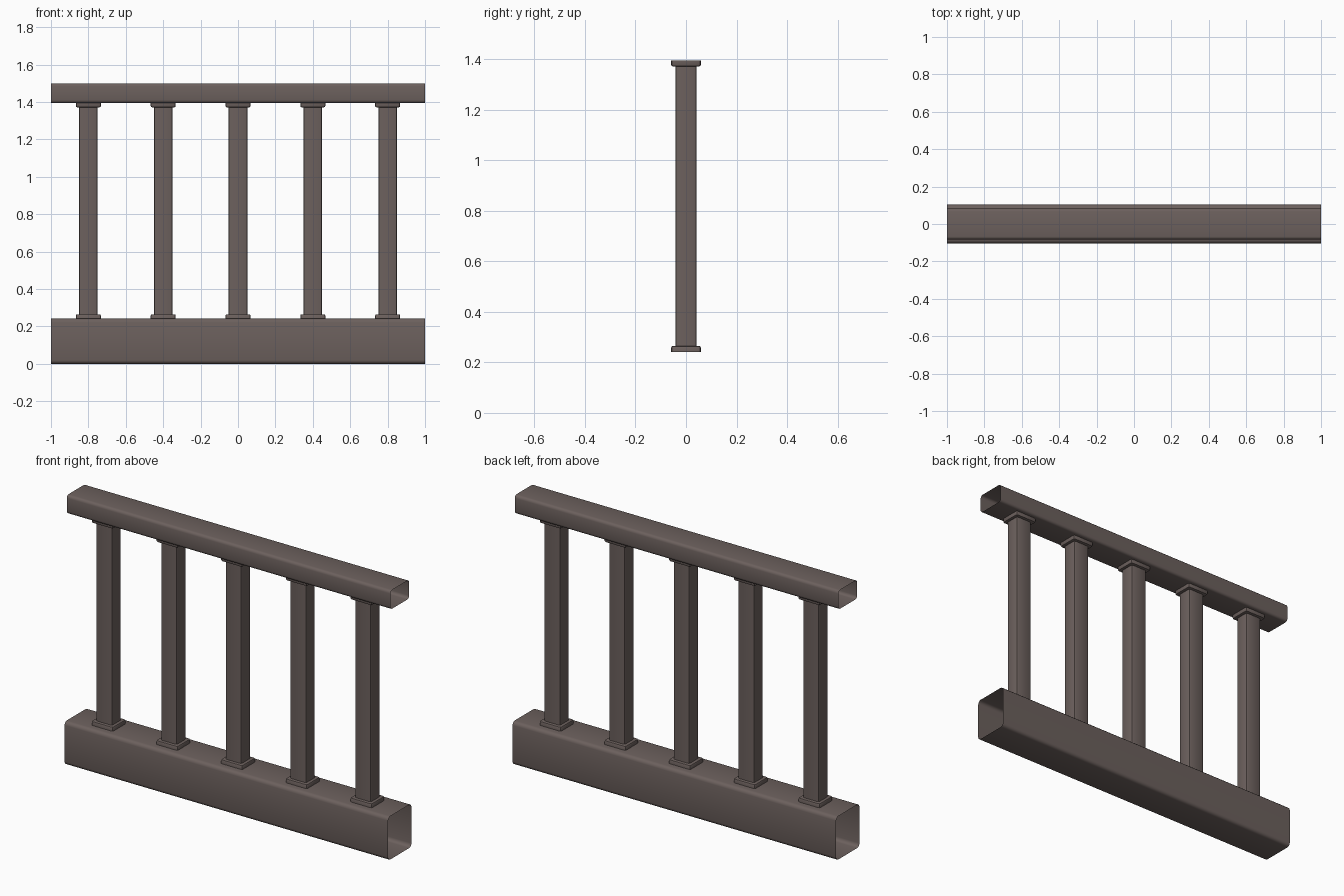
import bpy, bmesh, math

if "Cube" in bpy.data.objects:
    bpy.data.objects.remove(bpy.data.objects["Cube"])

mat = bpy.data.materials.new("brown grey metal")
mat.diffuse_color = (0.15, 0.118, 0.11, 1)
mat.use_nodes = True
mat.node_tree.nodes["Principled BSDF"].inputs["Base Color"].default_value = mat.diffuse_color


def rounded_rect(hx, hy, r, seg):
    """Outline of a rectangle with rounded corners, centred on the origin."""
    pts = []
    for i, (sx, sy) in enumerate([(1, 1), (-1, 1), (-1, -1), (1, -1)]):
        for k in range(seg + 1):
            a = math.pi / 2 * (i + k / seg)
            pts.append((sx * (hx - r) + r * math.cos(a), sy * (hy - r) + r * math.sin(a)))
    return pts


def loft(name, rings, cap_start=False, cap_end=False):
    """Skin a list of matching rings into one shell, open unless capped."""
    bm = bmesh.new()
    vs = [[bm.verts.new(p) for p in ring] for ring in rings]
    n = len(rings[0])
    for a, b in zip(vs, vs[1:]):
        for i in range(n):
            j = (i + 1) % n
            bm.faces.new((a[i], a[j], b[j], b[i]))
    if cap_start:
        bm.faces.new(vs[0][::-1])
    if cap_end:
        bm.faces.new(vs[-1])
    me = bpy.data.meshes.new(name)
    bm.to_mesh(me)
    bm.free()
    me.materials.append(mat)
    ob = bpy.data.objects.new(name, me)
    bpy.context.collection.objects.link(ob)
    bpy.ops.object.select_all(action='DESELECT')
    ob.select_set(True)
    bpy.context.view_layer.objects.active = ob
    bpy.ops.object.shade_smooth_by_angle(angle=math.radians(35))
    return ob


# Rails: open-ended rounded box tubes along x
def rail(name, hy, z0, z1, r):
    prof = rounded_rect(hy, (z1 - z0) / 2, r, 3)
    zc = (z0 + z1) / 2
    loft(name, [[(x, y, zc + z) for y, z in prof] for x in (-1, 1)])


rail("bottom_rail", 0.103, 0.0, 0.242, 0.02)
rail("top_rail", 0.083, 1.395, 1.5, 0.016)


# Collar: thin plate with a softened edge on the side facing the post
def collar(name, x, z, direction):
    rings = []
    for inset, h in [(0, 0), (0, 0.016), (0.002, 0.021), (0.007, 0.023)]:
        prof = rounded_rect(0.067 - inset, 0.059 - inset, 0.009, 2)
        rings.append([(x + px, py, z + direction * h) for px, py in prof])
    if direction < 0:
        rings.reverse()
    loft(name, rings, cap_start=direction < 0, cap_end=direction > 0)


# Balusters with a collar at each end
for i in range(5):
    x = -0.8 + 0.4 * i
    prof = rounded_rect(0.05, 0.042, 0.01, 2)
    loft(f"baluster_{i + 1}", [[(x + px, py, z) for px, py in prof] for z in (0.262, 1.375)])
    collar(f"lower_collar_{i + 1}", x, 0.242, 1)
    collar(f"upper_collar_{i + 1}", x, 1.395, -1)
